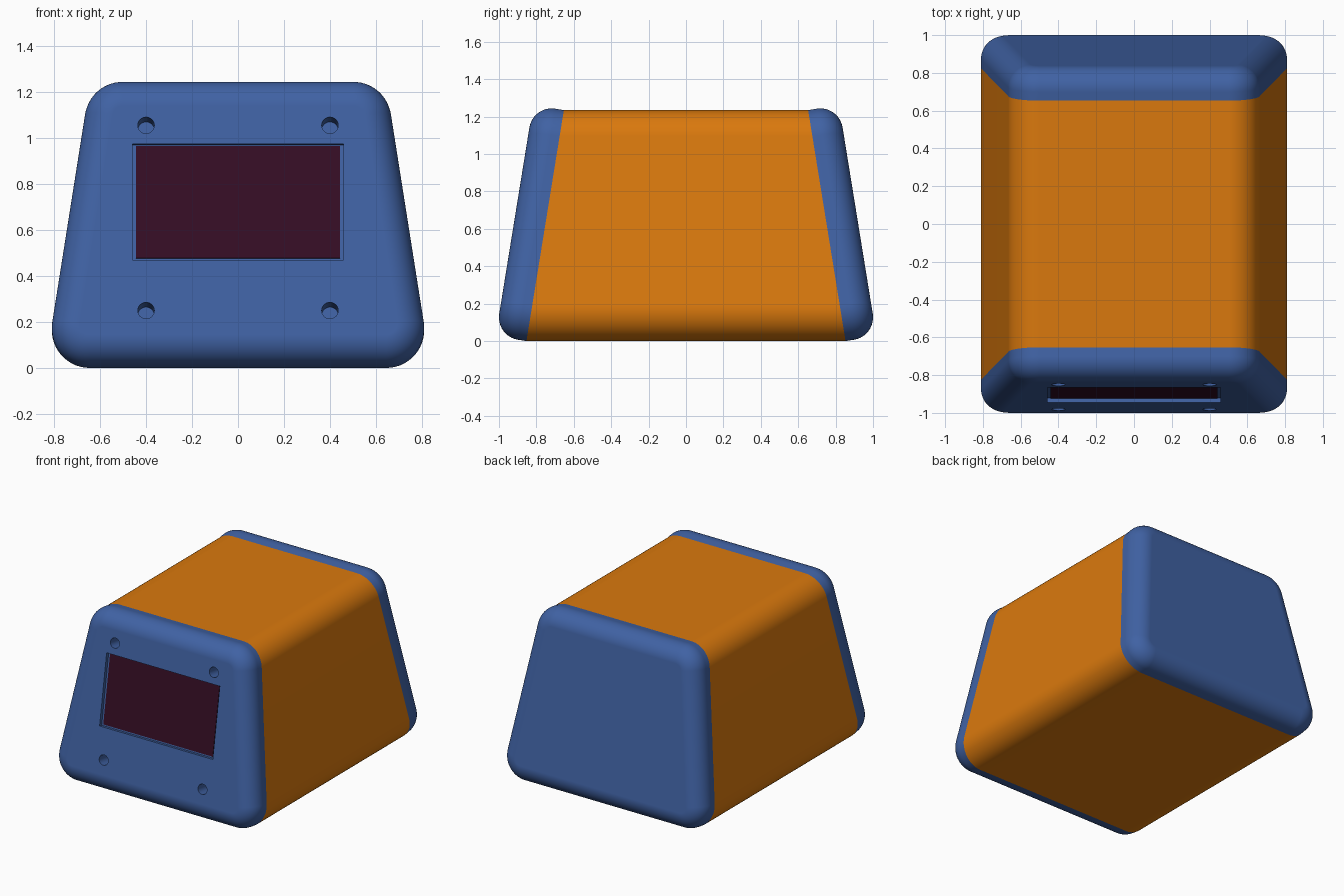
import bpy, bmesh
from math import sin, cos, tan, radians, pi
from mathutils import Matrix, Vector

if "Cube" in bpy.data.objects:
    bpy.data.objects.remove(bpy.data.objects["Cube"])

TILT = radians(9.2)      # lean of the end panels
SIDE = 9                 # lean of the side walls, in degrees
RADIUS = 0.165           # corner radius of the section
HALF_LENGTH = 0.853      # body half length at the base
THICK, FILLET = 0.167, 0.12


def material(name, rgb):
    m = bpy.data.materials.new(name)
    m.use_nodes = True
    m.diffuse_color = (*rgb, 1)
    m.node_tree.nodes["Principled BSDF"].inputs["Base Color"].default_value = (*rgb, 1)
    return m


orange = material("orange_shell", (0.70, 0.19, 0.004))
blue = material("blue_panel", (0.051, 0.122, 0.37))
dark = material("dark_screen", (0.035, 0.004, 0.018))


def section(inset=0.0, steps=14):
    """Rounded trapezoid as (x, z) points, shrunk inwards by inset."""
    r = RADIUS - inset
    corners = [(0.645, 0.165, -90, SIDE), (0.502, 1.07, SIDE, 90),
               (-0.502, 1.07, 90, 180 - SIDE), (-0.645, 0.165, 180 - SIDE, 270)]
    points = []
    for x, z, start, end in corners:
        for i in range(steps + 1):
            a = radians(start + (end - start) * i / steps)
            points.append((x + r * cos(a), z + r * sin(a)))
    return points


def finish(name, bm, mat, matrix=Matrix()):
    bmesh.ops.recalc_face_normals(bm, faces=bm.faces)
    mesh = bpy.data.meshes.new(name)
    bm.to_mesh(mesh)
    bm.free()
    mesh.materials.append(mat)
    ob = bpy.data.objects.new(name, mesh)
    bpy.context.scene.collection.objects.link(ob)
    ob.matrix_world = matrix
    return ob


def select(ob):
    bpy.ops.object.select_all(action='DESELECT')
    ob.select_set(True)
    bpy.context.view_layer.objects.active = ob


def smooth(ob):
    select(ob)
    bpy.ops.object.shade_smooth_by_angle(angle=radians(30))
    mod = ob.modifiers.new("even_shading", 'WEIGHTED_NORMAL')
    mod.keep_sharp = True


def loft(rings):
    """Skin a list of closed rings and close both ends."""
    bm = bmesh.new()
    loops = [[bm.verts.new(p) for p in ring] for ring in rings]
    n = len(loops[0])
    for a, b in zip(loops, loops[1:]):
        for i in range(n):
            j = (i + 1) % n
            bm.faces.new((a[i], a[j], b[j], b[i]))
    bm.faces.new(loops[0])
    bm.faces.new(loops[-1])
    return bm


def add_box(bm, x, low, high, near, far):
    size = Matrix.Diagonal((2 * x, high - low, far - near, 1))
    place = Matrix.Translation((0, (low + high) / 2, (near + far) / 2))
    bmesh.ops.create_cube(bm, size=1, matrix=place @ size)


# Body between the two leaning end planes
ends = [[(x, side * (HALF_LENGTH - z * tan(TILT)), z) for x, z in section()]
        for side in (-1, 1)]
smooth(finish("body_shell", loft(ends), orange))

# End panels: section extruded square to the leaning plane, outer edge rounded
front = Matrix.Translation((0, -HALF_LENGTH, 0)) @ Matrix.Rotation(pi / 2 - TILT, 4, 'X')
back = Matrix.Rotation(pi, 4, 'Z') @ front


def end_panel(name, matrix):
    levels = [(0, 0)]
    for i in range(13):
        a = pi / 2 * i / 12
        levels.append((FILLET * (1 - cos(a)), THICK - FILLET + FILLET * sin(a)))
    rings = [[(x, z / cos(TILT), n) for x, z in section(d)] for d, n in levels]
    return finish(name, loft(rings), blue, matrix)


front_panel = end_panel("front_panel", front)
smooth(end_panel("back_panel", back))

# Display recess and four screw holes
bm = bmesh.new()
add_box(bm, 0.458, 0.449, 0.960, THICK - 0.025, THICK + 0.1)
for x in (-0.4, 0.4):
    for s in (0.226, 1.042):
        bmesh.ops.create_cone(bm, cap_ends=True, segments=32, radius1=0.036, radius2=0.036,
                              depth=0.26, matrix=Matrix.Translation((x, s, THICK)))
cutter = finish("recess_cutter", bm, blue, front)
cutter.hide_render = True
select(front_panel)
cut = front_panel.modifiers.new("recesses", 'BOOLEAN')
cut.operation = 'DIFFERENCE'
cut.solver = 'EXACT'
cut.object = cutter
bpy.context.view_layer.update()
bpy.ops.object.modifier_apply(modifier=cut.name)
bpy.data.objects.remove(cutter)
smooth(front_panel)

# Screen plate in the recess
bm = bmesh.new()
add_box(bm, 0.443, 0.460, 0.953, THICK - 0.026, THICK - 0.020)
finish("display_screen", bm, dark, front)
